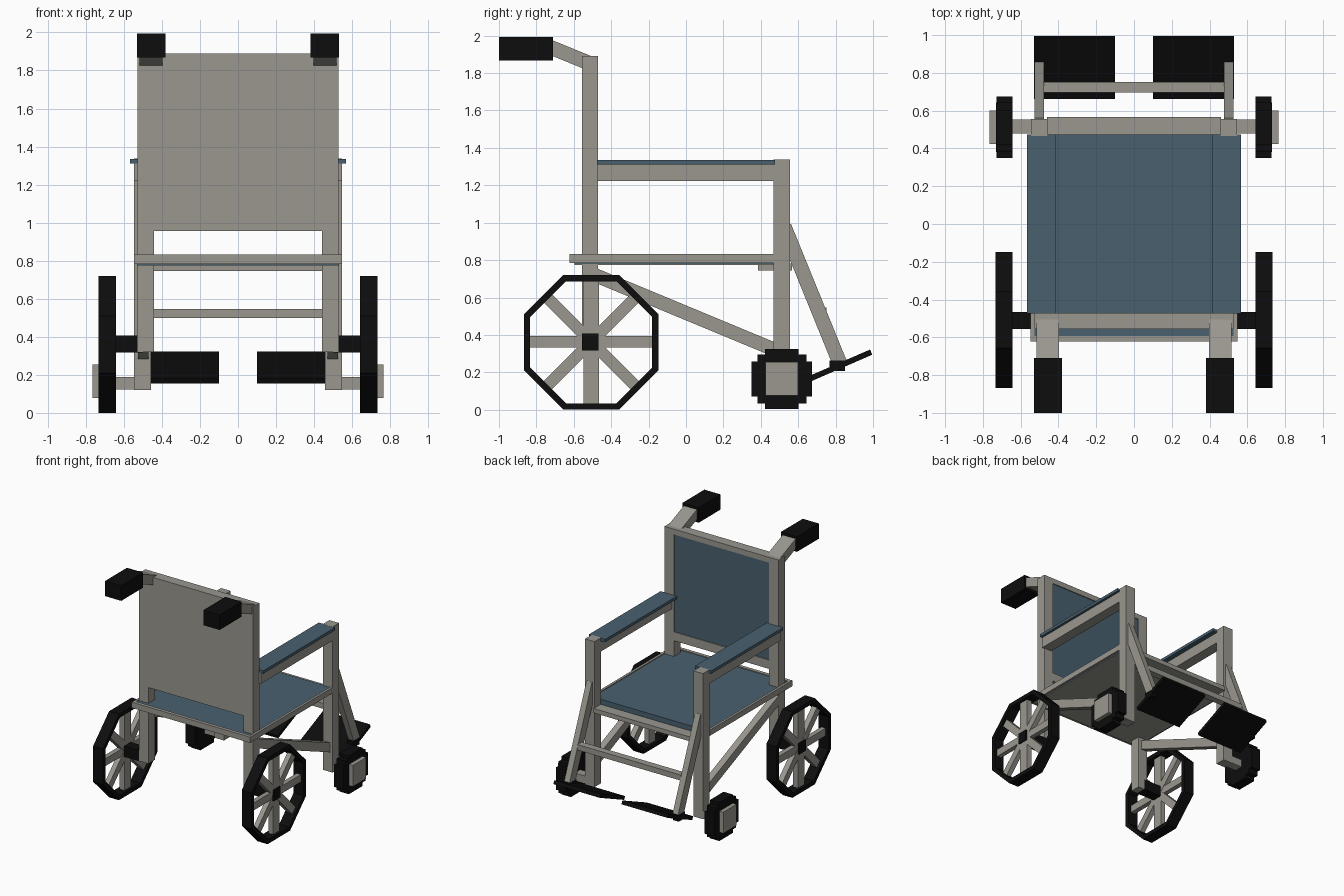
import bpy, bmesh, math
from mathutils import Matrix, Vector

if "Cube" in bpy.data.objects:
    bpy.data.objects.remove(bpy.data.objects["Cube"])


def material(name, rgb):
    m = bpy.data.materials.new(name)
    m.diffuse_color = (*rgb, 1)
    m.use_nodes = True
    m.node_tree.nodes["Principled BSDF"].inputs["Base Color"].default_value = m.diffuse_color
    return m


GREY = material("warm grey metal", (0.32, 0.31, 0.275))
BLUE = material("slate blue fabric", (0.065, 0.117, 0.157))
BLACK = material("black rubber", (0.004, 0.004, 0.004))


def finish(name, bm, mat, mirror):
    bmesh.ops.recalc_face_normals(bm, faces=bm.faces)
    me = bpy.data.meshes.new(name)
    bm.to_mesh(me)
    bm.free()
    me.materials.append(mat)
    ob = bpy.data.objects.new(name, me)
    bpy.context.collection.objects.link(ob)
    if mirror:
        mod = ob.modifiers.new("other side", 'MIRROR')
        mod.use_mirror_merge = False
    return ob


def add_box(bm, x, y, z, angle=0):
    """Box from ranges, optionally turned about its own x axis."""
    c = Vector([(r[0] + r[1]) / 2 for r in (x, y, z)])
    s = [r[1] - r[0] for r in (x, y, z)]
    mat = Matrix.Translation(c) @ Matrix.Rotation(angle, 4, 'X') @ Matrix.Diagonal((*s, 1))
    bmesh.ops.create_cube(bm, size=1, matrix=mat)


def box(name, mat, x, y, z, mirror=False):
    bm = bmesh.new()
    add_box(bm, x, y, z)
    return finish(name, bm, mat, mirror)


def bar(name, mat, x, a, b, thick):
    """Mirrored slanted bar between two (y, z) points."""
    dy, dz = b[0] - a[0], b[1] - a[1]
    cy, cz, h = (a[0] + b[0]) / 2, (a[1] + b[1]) / 2, math.hypot(dy, dz) / 2
    bm = bmesh.new()
    add_box(bm, x, (cy - h, cy + h), (cz - thick / 2, cz + thick / 2), math.atan2(dz, dy))
    return finish(name, bm, mat, True)


# Main uprights
box("back_post", GREY, (0.441, 0.528), (-0.555, -0.47), (0.32, 1.89), True)
box("front_post", GREY, (0.457, 0.546), (0.467, 0.555), (0.12, 1.337), True)

# Backrest: rails, rear sheet and fabric
box("back_top_rail", GREY, (-0.441, 0.441), (-0.555, -0.47), (1.845, 1.89))
box("back_bottom_rail", GREY, (-0.441, 0.441), (-0.555, -0.47), (0.957, 1.03))
box("back_sheet", GREY, (-0.441, 0.441), (-0.555, -0.53), (1.03, 1.845))
box("back_fabric", BLUE, (-0.441, 0.441), (-0.53, -0.478), (1.03, 1.845))

# Seat and its frame
box("seat", BLUE, (-0.53, 0.53), (-0.595, 0.475), (0.778, 0.825))
box("seat_underside", GREY, (-0.53, 0.53), (-0.595, 0.472), (0.774, 0.778))
box("seat_side_rail", GREY, (0.528, 0.548), (-0.62, 0.467), (0.784, 0.832), True)
box("seat_rear_rail", GREY, (-0.548, 0.548), (-0.622, -0.593), (0.784, 0.832))
box("seat_front_rail", GREY, (-0.46, 0.46), (0.385, 0.566), (0.745, 0.782))

# Armrests
box("armrest_bar", GREY, (0.457, 0.546), (-0.475, 0.468), (1.222, 1.312), True)
box("armrest_pad", BLUE, (0.415, 0.567), (-0.475, 0.475), (1.312, 1.336), True)

# Push handles
bar("handle_arm", GREY, (0.397, 0.517), (-0.74, 1.944), (-0.505, 1.848), 0.078)
box("handle_grip", BLACK, (0.38, 0.53), (-1.0, -0.71), (1.868, 1.994), True)

# Diagonal side braces
bar("side_brace", GREY, (0.47, 0.525), (-0.54, 0.742), (0.50, 0.31), 0.074)

# Leg rests
bar("leg_strut", GREY, (0.477, 0.527), (0.525, 0.98), (0.822, 0.25), 0.078)
box("leg_crossbar", GREY, (-0.48, 0.48), (0.695, 0.752), (0.5, 0.546))
box("footplate_bracket", BLACK, (0.475, 0.529), (0.767, 0.85), (0.207, 0.262), True)
bar("footplate", BLACK, (0.10, 0.53), (0.668, 0.168), (0.99, 0.308), 0.03)

# Large rear wheels: octagonal rim, spokes, axle
WY, WZ, R = -0.507, 0.36, 0.36
bm = bmesh.new()
rings = []
for x, apothem in ((0.642, R), (0.733, R), (0.733, R - 0.034), (0.642, R - 0.034)):
    rad = apothem / math.cos(math.pi / 8)
    rings.append([bm.verts.new((x, WY + rad * math.cos(t), WZ + rad * math.sin(t)))
                  for t in [(i + 0.5) * math.pi / 4 for i in range(8)]])
for k in range(4):
    a, b = rings[k], rings[(k + 1) % 4]
    for i in range(8):
        j = (i + 1) % 8
        bm.faces.new((a[i], a[j], b[j], b[i]))
finish("rear_wheel_rim", bm, BLACK, True)

bm = bmesh.new()
for i in range(4):
    w = 0.042 if i == 2 else 0.031
    add_box(bm, (0.668 - i * 0.001, 0.708 + i * 0.001), (WY - 0.335, WY + 0.335),
            (WZ + 0.003 - w, WZ + 0.003 + w), i * math.pi / 4)
finish("rear_wheel_spokes", bm, GREY, True)
box("rear_axle", BLACK, (0.50, 0.722), (-0.555, -0.467), (0.318, 0.408), True)

# Small front wheels: stepped blocks, hub cap, axle
CY, CZ = 0.512, 0.165
bm = bmesh.new()
for i, (hy, hz) in enumerate(((0.09, 0.16), (0.131, 0.131), (0.162, 0.094))):
    add_box(bm, (0.643 + i * 0.0005, 0.73 - i * 0.0005), (CY - hy, CY + hy), (CZ - hz, CZ + hz))
finish("front_wheel", bm, BLACK, True)
box("front_hub_cap", GREY, (0.70, 0.765), (CY - 0.088, CY + 0.088), (0.077, 0.254), True)
box("front_axle", GREY, (0.50, 0.66), (0.478, 0.553), (0.123, 0.188), True)
